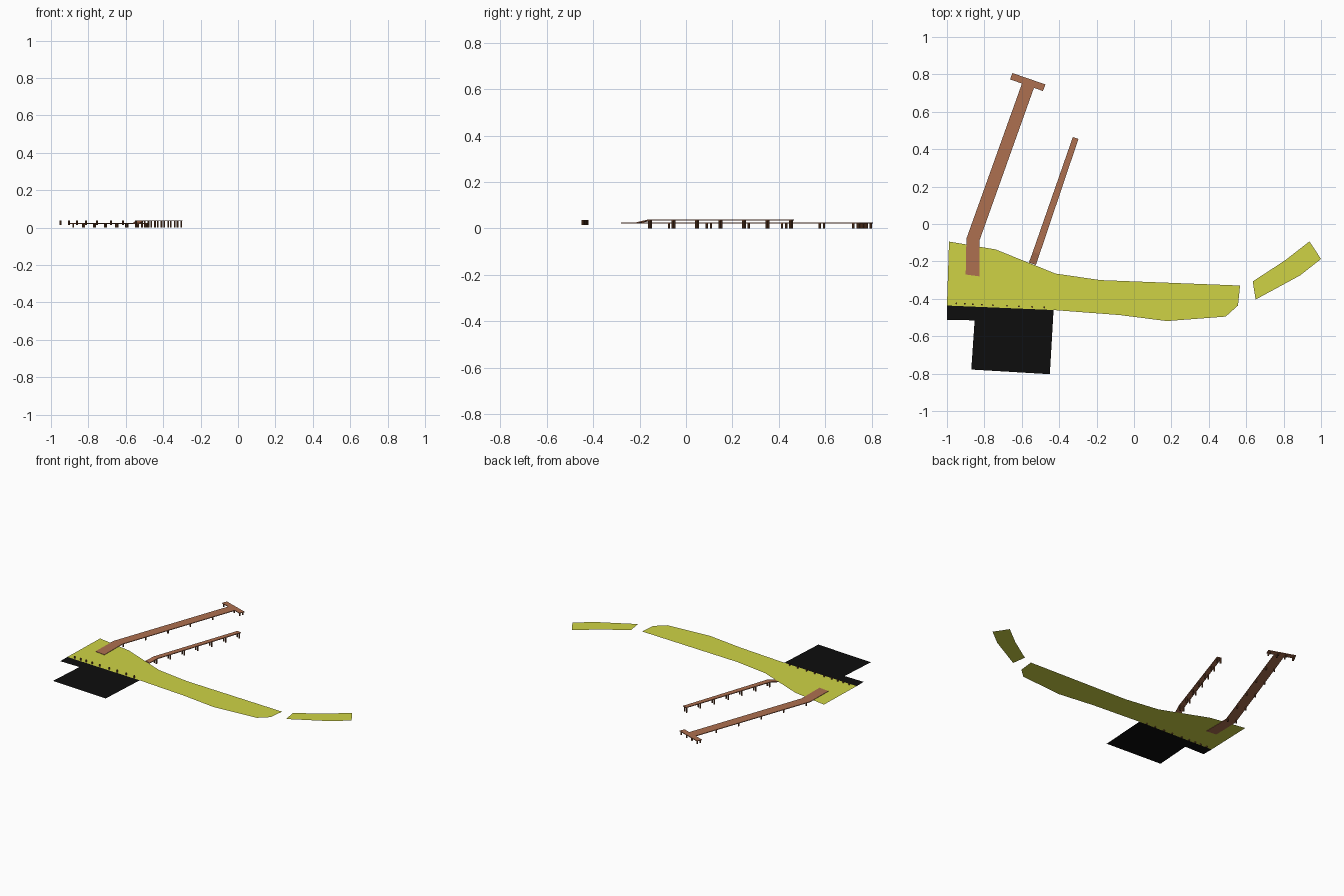
import bpy, bmesh
from mathutils import Vector, Matrix

if "Cube" in bpy.data.objects:
    bpy.data.objects.remove(bpy.data.objects["Cube"])

Z = 0.0222  # ground sheet level


def material(name, color):
    m = bpy.data.materials.new(name)
    m.diffuse_color = (*color, 1)
    m.use_nodes = True
    m.node_tree.nodes["Principled BSDF"].inputs["Base Color"].default_value = m.diffuse_color
    return m


SAND = material("sand", (0.62, 0.65, 0.06))
TARMAC = material("tarmac", (0.004, 0.004, 0.004))
WOOD = material("wood", (0.42, 0.16, 0.08))
DARK = material("dark_wood", (0.16, 0.06, 0.025))


def finish(name, bm, mat):
    bmesh.ops.recalc_face_normals(bm, faces=bm.faces[:])
    me = bpy.data.meshes.new(name)
    bm.to_mesh(me)
    bm.free()
    me.materials.append(mat)
    ob = bpy.data.objects.new(name, me)
    bpy.context.collection.objects.link(ob)
    return ob


def sheet(name, pts, mat, z=Z, thick=0.0):
    """Flat outline, optionally extruded upward."""
    bm = bmesh.new()
    f = bm.faces.new([bm.verts.new((x, y, z)) for x, y in pts])
    f.normal_update()
    if f.normal.z < 0:
        f.normal_flip()
    if not thick:
        me = bpy.data.meshes.new(name)
        bm.to_mesh(me)
        bm.free()
        me.materials.append(mat)
        ob = bpy.data.objects.new(name, me)
        bpy.context.collection.objects.link(ob)
        return ob
    r = bmesh.ops.extrude_face_region(bm, geom=[f])
    bmesh.ops.translate(bm, vec=(0, 0, thick),
                        verts=[g for g in r["geom"] if isinstance(g, bmesh.types.BMVert)])
    return finish(name, bm, mat)


def posts(name, pts, z0, z1, radius=0.005):
    bm = bmesh.new()
    for x, y in pts:
        bmesh.ops.create_cone(bm, cap_ends=True, segments=8, radius1=radius, radius2=radius,
                              depth=z1 - z0, matrix=Matrix.Translation((x, y, (z0 + z1) / 2)))
    return finish(name, bm, DARK)


def pairs(a, b, ts, half):
    """Points on both sides of the line a-b at fractions ts."""
    a, b = Vector(a), Vector(b)
    d = (b - a).normalized()
    n = Vector((d.y, -d.x)) * half
    return [tuple(a.lerp(b, t) + s * n) for t in ts for s in (-1, 1)]


# Beach and detached sand spit
sheet("beach", [(-0.989, -0.094), (-0.74, -0.136), (-0.42, -0.265), (-0.18, -0.30),
                (0.567, -0.329), (0.556, -0.436), (0.49, -0.495), (0.176, -0.519),
                (-0.075, -0.487), (-0.43, -0.46), (-1.0, -0.436)], SAND)
sheet("sand_spit", [(0.635, -0.307), (0.807, -0.195), (0.938, -0.093), (1.0, -0.187),
                    (0.888, -0.275), (0.65, -0.404)], SAND)

# Road strip with parking area
sheet("parking_lot", [(-1.0, -0.436), (-0.43, -0.46), (-0.45, -0.803), (-0.87, -0.778),
                      (-0.852, -0.515), (-1.0, -0.513)], TARMAC)

# Bollards along the beach edge
bx = (-0.95, -0.904, -0.861, -0.813, -0.754, -0.679, -0.615, -0.545, -0.48)
posts("bollards", [(x, -0.425 - 0.045 * (x + 0.95)) for x in bx], 0.014, 0.037)

# Main pier with T-shaped head
sheet("main_pier_deck", [(-0.9, -0.27), (-0.896, -0.078), (-0.599, 0.751), (-0.663, 0.773),
                         (-0.65, 0.807), (-0.473, 0.746), (-0.487, 0.711), (-0.535, 0.728),
                         (-0.825, -0.085), (-0.826, -0.28)], WOOD, 0.0203, 0.0045)
main = pairs((-0.86, -0.08), (-0.567, 0.74), [0.02 + 0.198 * i for i in range(5)], 0.028)
head = pairs((-0.655, 0.787), (-0.483, 0.731), (0.04, 0.35, 0.65, 0.96), 0.012)
posts("main_pier_posts", main + head, 0, 0.022)

# Small pier: sloped ramp, then raised level deck
bm = bmesh.new()
rows = []
for (l, r, z) in [((-0.562, -0.206), (-0.524, -0.219), Z),
                  ((-0.541, -0.149), (-0.505, -0.162), 0.036),
                  ((-0.327, 0.465), (-0.297, 0.455), 0.036)]:
    rows.append([bm.verts.new((*p, z + h)) for p, h in
                 ((l, -0.002), (r, -0.002), (r, 0.003), (l, 0.003))])
for a, b in zip(rows, rows[1:]):
    for i in range(4):
        j = (i + 1) % 4
        bm.faces.new((a[i], a[j], b[j], b[i]))
bm.faces.new(rows[0])
bm.faces.new(rows[-1])
finish("small_pier_deck", bm, WOOD)
posts("small_pier_posts",
      pairs((-0.523, -0.155), (-0.314, 0.453), [i / 6 for i in range(7)], 0.011), 0, 0.035)
